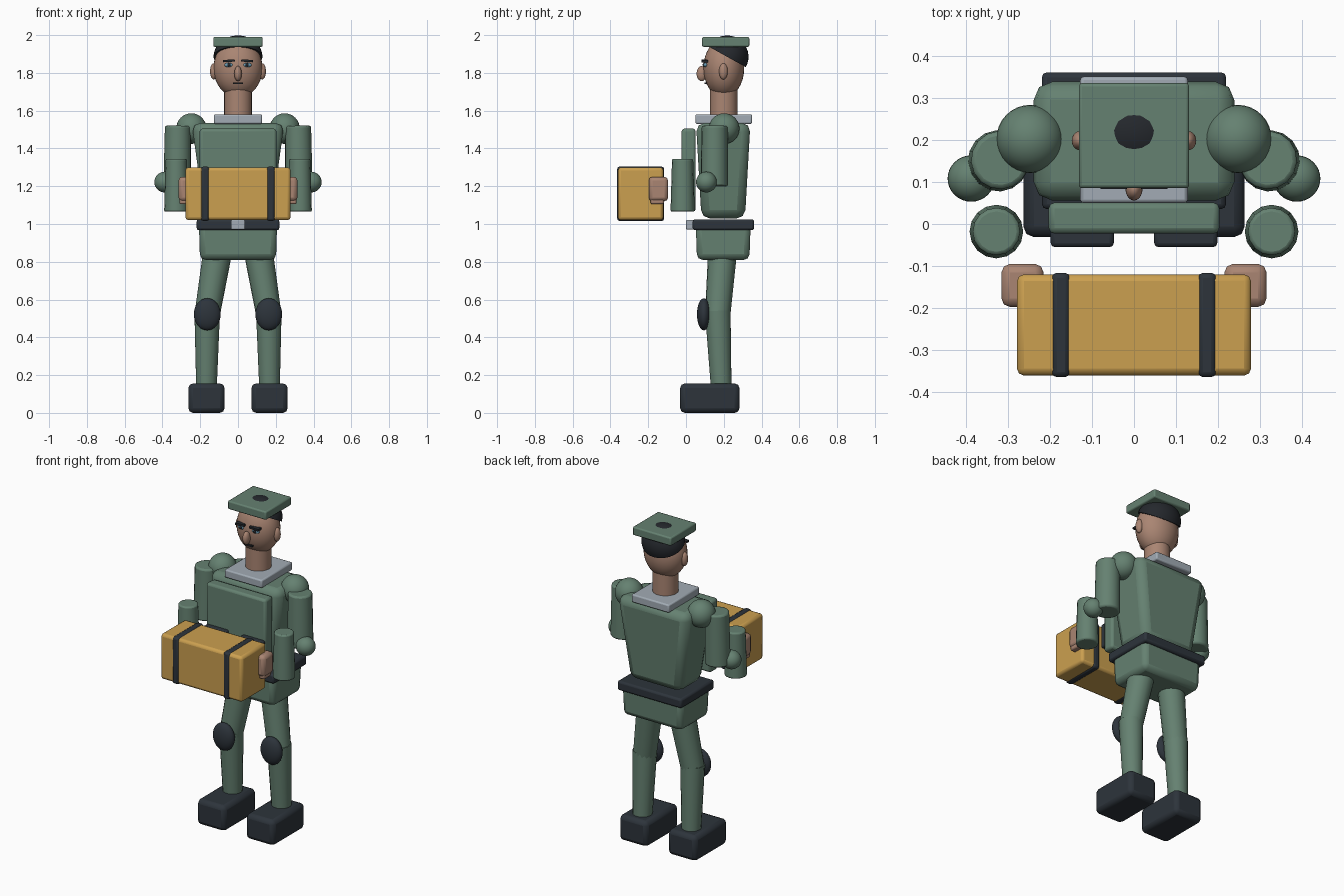
import bpy, bmesh
from math import radians
from mathutils import Vector, Matrix

old = bpy.data.objects.get("Cube")
if old:
    bpy.data.objects.remove(old, do_unlink=True)


def material(name, rgb):
    m = bpy.data.materials.new(name)
    m.use_nodes = True
    m.diffuse_color = (*rgb, 1)
    m.node_tree.nodes["Principled BSDF"].inputs["Base Color"].default_value = (*rgb, 1)
    return m


GREEN = material("uniform green", (0.13, 0.22, 0.165))
DARK = material("dark slate", (0.026, 0.034, 0.044))
HAIR = material("hair black", (0.018, 0.021, 0.026))
SKIN = material("skin", (0.40, 0.235, 0.17))
GREY = material("light grey", (0.36, 0.41, 0.46))
YELLOW = material("crate yellow", (0.60, 0.35, 0.08))
BLUE = material("eye blue", (0.14, 0.32, 0.44))


def finish(name, bm, mat, bevel=0, segments=2):
    bmesh.ops.recalc_face_normals(bm, faces=bm.faces)
    mesh = bpy.data.meshes.new(name)
    bm.to_mesh(mesh)
    bm.free()
    mesh.materials.append(mat)
    ob = bpy.data.objects.new(name, mesh)
    bpy.context.collection.objects.link(ob)
    if bevel:
        mod = ob.modifiers.new("Bevel", "BEVEL")
        mod.width, mod.segments = bevel, segments
        mod.limit_method = "ANGLE"
    bpy.ops.object.select_all(action="DESELECT")
    ob.select_set(True)
    bpy.context.view_layer.objects.active = ob
    bpy.ops.object.shade_smooth_by_angle(angle=radians(32))
    return ob


def box(name, center, size, mat, bevel=0.0, bottom=(1, 1), tilt=0):
    """Box whose lower end can be scaled in x and y."""
    bm = bmesh.new()
    bmesh.ops.create_cube(bm, size=1)
    for v in bm.verts:
        if v.co.z < 0:
            v.co.x *= bottom[0]
            v.co.y *= bottom[1]
        v.co = Vector(a * b for a, b in zip(v.co, size))
    bm.transform(Matrix.Translation(center) @ Matrix.Rotation(tilt, 4, "Y"))
    return finish(name, bm, mat, bevel)


def ball(name, center, radii, mat, half=False, tilt=0):
    bm = bmesh.new()
    bmesh.ops.create_uvsphere(bm, u_segments=32, v_segments=16, radius=1)
    if half:
        bmesh.ops.delete(bm, geom=[v for v in bm.verts if v.co.z < -0.01], context="VERTS")
        bmesh.ops.holes_fill(bm, edges=[e for e in bm.edges if e.is_boundary], sides=0)
    bm.transform(Matrix.Translation(center) @ Matrix.Rotation(tilt, 4, "X")
                 @ Matrix.Diagonal((*radii, 1)))
    return finish(name, bm, mat)


def limb(name, low, high, r_low, r_high, mat, bevel=0.0, sides=16):
    low, high = Vector(low), Vector(high)
    axis = high - low
    bm = bmesh.new()
    bmesh.ops.create_cone(bm, cap_ends=True, segments=sides, radius1=r_low,
                          radius2=r_high, depth=axis.length)
    turn = axis.to_track_quat("Z", "Y").to_matrix().to_4x4()
    bm.transform(Matrix.Translation((low + high) / 2) @ turn)
    return finish(name, bm, mat, bevel)


# Head, hair and cap
ball("head", (0, 0.2, 1.825), (0.13, 0.108, 0.155), SKIN)
ball("hair", (0, 0.218, 1.885), (0.13, 0.113, 0.113), HAIR, half=True, tilt=radians(-29))
box("cap", (0, 0.21, 1.964), (0.262, 0.25, 0.052), GREEN, 0.008)
ball("nose", (0, 0.083, 1.796), (0.02, 0.027, 0.04), SKIN)
box("mouth", (0, 0.104, 1.745), (0.055, 0.014, 0.01), HAIR)
limb("neck", (0, 0.2, 1.56), (0, 0.2, 1.72), 0.073, 0.073, SKIN, sides=24)
box("collar", (0, 0.2, 1.555), (0.256, 0.3, 0.05), GREY, 0.008)

# Torso, chest plate, hips and belt
box("torso", (0, 0.197, 1.282), (0.49, 0.288, 0.506), GREEN, 0.045, bottom=(0.72, 0.8))
box("chest_plate", (0, 0.014, 1.285), (0.406, 0.074, 0.44), GREEN, 0.014)
box("hips", (0, 0.197, 0.915), (0.415, 0.292, 0.21), GREEN, 0.03, bottom=(0.97, 0.95))
box("belt", (0, 0.198, 0.996), (0.438, 0.325, 0.058), DARK, 0.012)
box("belt_buckle", (0, 0.02, 0.996), (0.074, 0.04, 0.05), GREY, 0.006)

# Carried crate
box("crate", (0, -0.24, 1.16), (0.556, 0.24, 0.28), YELLOW, 0.016)

for s, side in ((-1, "right"), (1, "left")):
    # Face details
    ball(side + "_ear", (s * 0.128, 0.198, 1.808), (0.02, 0.023, 0.043), SKIN)
    ball(side + "_eye", (s * 0.048, 0.104, 1.842), (0.025, 0.012, 0.012), BLUE)
    ball(side + "_pupil", (s * 0.048, 0.094, 1.843), (0.009, 0.006, 0.009), HAIR)
    box(side + "_brow", (s * 0.048, 0.1, 1.864), (0.062, 0.034, 0.012), HAIR, tilt=s * 0.06)

    # Arms
    ball(side + "_shoulder", (s * 0.247, 0.202, 1.505), (0.08, 0.081, 0.081), GREEN)
    limb(side + "_upper_arm", (s * 0.322, 0.15, 1.2), (s * 0.318, 0.152, 1.52),
         0.073, 0.069, GREEN, 0.01)
    ball(side + "_elbow", (s * 0.387, 0.108, 1.222), (0.056, 0.055, 0.055), GREEN)
    limb(side + "_forearm", (s * 0.327, -0.018, 1.065), (s * 0.327, -0.018, 1.345),
         0.064, 0.056, GREEN, 0.008)
    box(side + "_hand", (s * 0.265, -0.146, 1.185), (0.1, 0.102, 0.13), SKIN, 0.02)
    box(side + "_fingers", (s * 0.275, -0.152, 1.13), (0.07, 0.07, 0.05), SKIN, 0.008)

    # Gear
    box(side + "_pouch", (s * 0.123, -0.03, 1.18), (0.15, 0.05, 0.15), DARK, 0.01)
    box(side + "_crate_strap", (s * 0.174, -0.24, 1.16), (0.043, 0.248, 0.288), DARK, 0.012)

    # Legs
    limb(side + "_thigh", (s * 0.163, 0.168, 0.52), (s * 0.1, 0.197, 0.9), 0.067, 0.078, GREEN)
    limb(side + "_shin", (s * 0.167, 0.187, 0.12), (s * 0.163, 0.168, 0.54), 0.055, 0.069, GREEN)
    ball(side + "_knee_pad", (s * 0.163, 0.095, 0.522), (0.071, 0.037, 0.085), DARK)
    box(side + "_boot", (s * 0.167, 0.126, 0.078), (0.192, 0.314, 0.156), DARK, 0.025)
